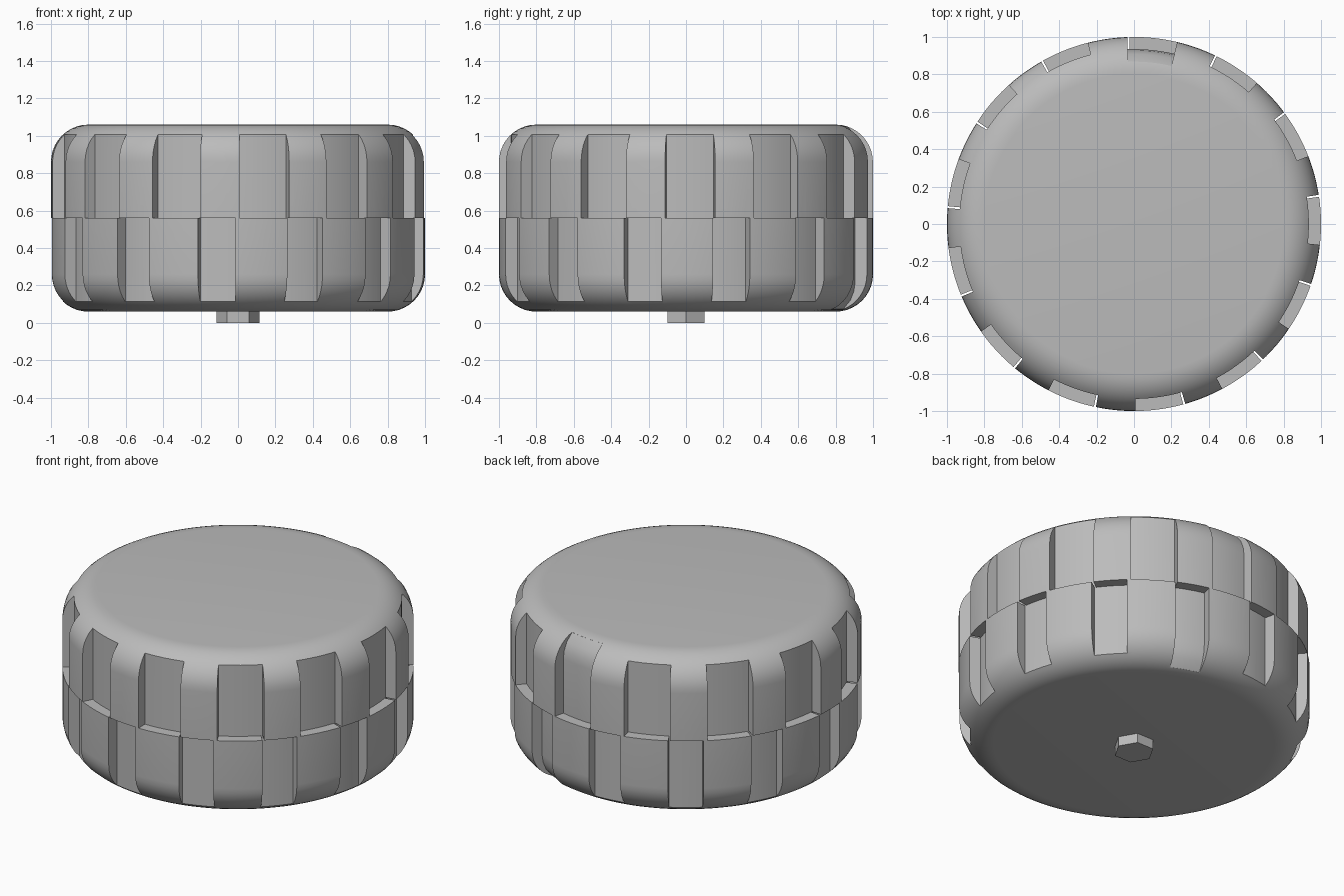
import bpy, bmesh
from math import sin, cos, radians, pi, tau

old = bpy.data.objects.get("Cube")
if old:
    bpy.data.objects.remove(old, do_unlink=True)

grey = bpy.data.materials.new("mid grey")
grey.use_nodes = True
colour = (0.5, 0.5, 0.5, 1)
grey.diffuse_color = colour
grey.node_tree.nodes["Principled BSDF"].inputs["Base Color"].default_value = colour

MID = 0.56          # height of the seam between the two tread rows
COUNT = 13          # notches per row
FLOOR = 0.935       # radius of the notch floor


def make_object(name, bm):
    bmesh.ops.recalc_face_normals(bm, faces=bm.faces)
    mesh = bpy.data.meshes.new(name)
    bm.to_mesh(mesh)
    bm.free()
    mesh.materials.append(grey)
    ob = bpy.data.objects.new(name, mesh)
    bpy.context.collection.objects.link(ob)
    return ob


def lathe(profile, steps):
    """Solid of revolution whose profile starts and ends with flat caps."""
    bm = bmesh.new()
    rings = [[bm.verts.new((r * cos(tau * i / steps), r * sin(tau * i / steps), z))
              for i in range(steps)] for r, z in profile]
    for a, b in zip(rings, rings[1:]):
        for i in range(steps):
            j = (i + 1) % steps
            bm.faces.new((a[i], a[j], b[j], b[i]))
    bm.faces.new(rings[0])
    bm.faces.new(rings[-1])
    return bm


def sector(bm, profile, centre, width, steps=6):
    """Closed wedge of a ring with the given cross-section."""
    rows = []
    for i in range(steps + 1):
        a = radians(centre + width * (i / steps - 0.5))
        rows.append([bm.verts.new((r * cos(a), r * sin(a), z)) for r, z in profile])
    n = len(profile)
    for a, b in zip(rows, rows[1:]):
        for k in range(n):
            m = (k + 1) % n
            bm.faces.new((a[k], a[m], b[m], b[k]))
    bm.faces.new(rows[0])
    bm.faces.new(rows[-1])


def notch_cutter(name, side, first, width):
    """One row of notches; the seventh has a floor that rounds inward."""
    plain = [(FLOOR, 0), (FLOOR, 0.6), (1.1, 0.6), (1.1, 0)]
    rounded = [(FLOOR, 0), (FLOOR, 0.34), (0.928, 0.39), (0.908, 0.44),
               (0.868, 0.487), (0.868, 0.6), (1.1, 0.6), (1.1, 0)]
    bm = bmesh.new()
    for i in range(COUNT):
        shape = rounded if i == 6 else plain
        sector(bm, [(r, MID + side * h) for r, h in shape], first + i * 360 / COUNT, width)
    ob = make_object(name, bm)
    ob.hide_render = True
    return ob


# Tyre body with rounded shoulders
arc = [(0.8 + 0.2 * cos(t), 0.3 + 0.2 * sin(t)) for t in (pi / 2 * k / 10 for k in range(11))]
profile = [(r, MID - h) for r, h in reversed(arc)] + [(r, MID + h) for r, h in arc]
tyre = make_object("tyre", lathe(profile, 144))

# Staggered rows of tread notches
cutters = [notch_cutter("upper_notches", 1, -81.8, 15.4),
           notch_cutter("lower_notches", -1, -96.6, 11.6)]
for cutter in cutters:
    mod = tyre.modifiers.new(cutter.name, "BOOLEAN")
    mod.operation = "DIFFERENCE"
    mod.solver = "EXACT"
    mod.object = cutter
bpy.context.view_layer.update()
cut = bpy.data.meshes.new_from_object(
    tyre.evaluated_get(bpy.context.evaluated_depsgraph_get()))
tyre.modifiers.clear()
tyre.data = cut
for cutter in cutters:
    bpy.data.objects.remove(cutter, do_unlink=True)

bpy.ops.object.select_all(action="DESELECT")
tyre.select_set(True)
bpy.context.view_layer.objects.active = tyre
bpy.ops.object.shade_smooth_by_angle(angle=radians(25))

# Hexagonal axle stub under the wheel
make_object("axle_stub", lathe([(0.115, 0), (0.115, 0.08)], 6))
